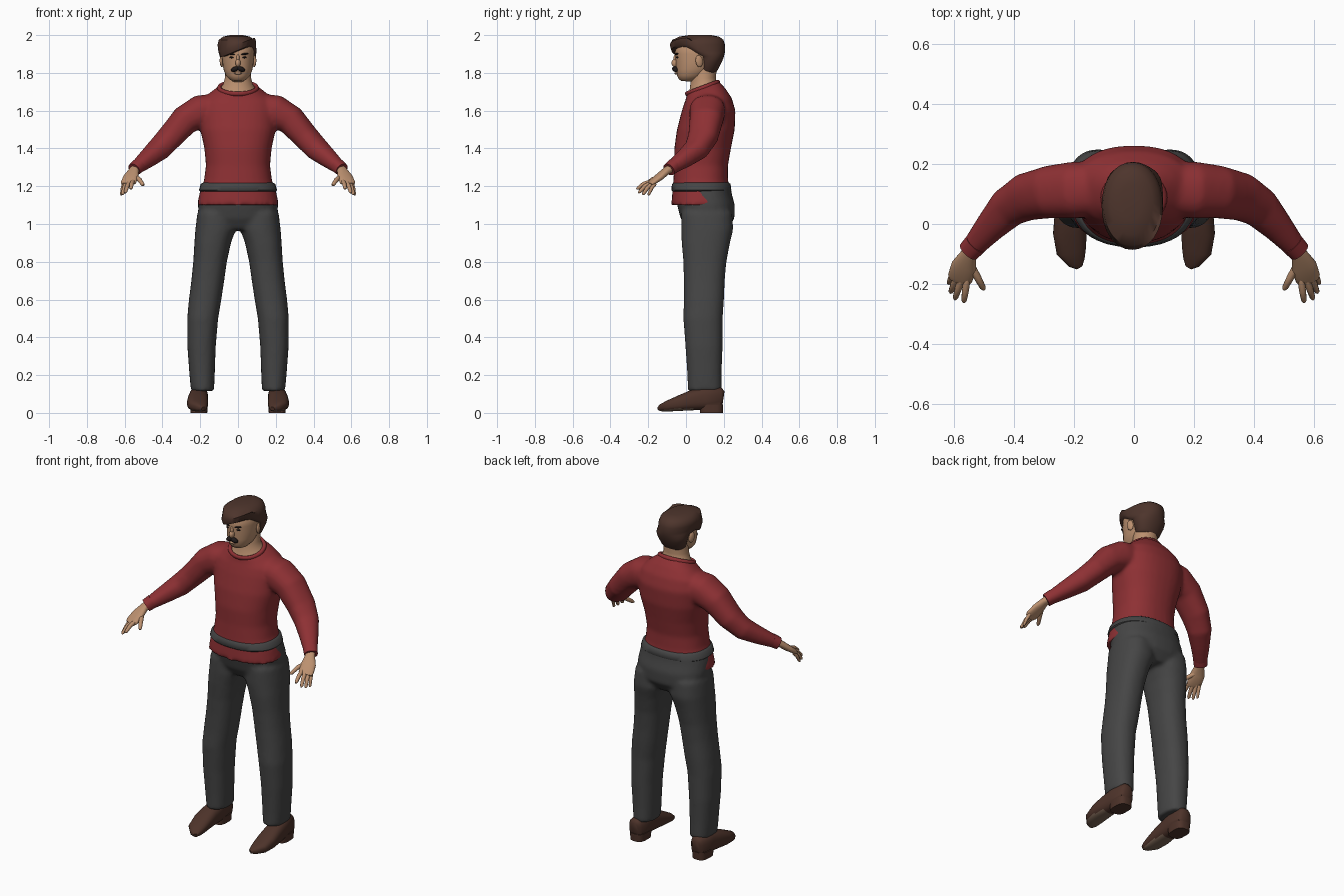
import bpy, bmesh, math
from mathutils import Vector, Euler

if "Cube" in bpy.data.objects:
    bpy.data.objects.remove(bpy.data.objects["Cube"])


def material(name, r, g, b):
    m = bpy.data.materials.new(name)
    m.use_nodes = True
    m.diffuse_color = (r, g, b, 1)
    bsdf = m.node_tree.nodes["Principled BSDF"]
    bsdf.inputs["Base Color"].default_value = (r, g, b, 1)
    bsdf.inputs["Roughness"].default_value = 0.8
    return m


RED = material("red knit", .27, .03, .034)
GREY = material("charcoal cloth", .06, .06, .06)
SKIN = material("skin", .5, .28, .16)
HAIR = material("brown hair", .075, .035, .025)
LEATHER = material("brown leather", .075, .033, .023)
SOLE = material("tan sole", .2, .13, .09)
DARK = material("dark hair", .014, .01, .01)


def loft(bm, rings, n=32, power=2.3):
    """Skin rings of (centre, axis u, axis v) and cap both ends."""
    loops = []
    for c, u, v in rings:
        loop = []
        for i in range(n):
            a = math.tau * i / n
            ca, sa = math.cos(a), math.sin(a)
            p = math.copysign(abs(ca) ** (2 / power), ca)
            q = math.copysign(abs(sa) ** (2 / power), sa)
            loop.append(bm.verts.new(c + u * p + v * q))
        loops.append(loop)
    for a, b in zip(loops, loops[1:]):
        for i in range(n):
            j = (i + 1) % n
            bm.faces.new((a[i], a[j], b[j], b[i]))
    bm.faces.new(loops[0])
    bm.faces.new(loops[-1])


def stack(bm, rows, **kw):
    """Level rings: z, cx, cy, rx, ry and optional fore-aft tilt."""
    rings = []
    for z, cx, cy, rx, ry, *tilt in rows:
        t = tilt[0] if tilt else 0
        rings.append((Vector((cx, cy, z)), Vector((rx, 0, 0)), Vector((0, ry, ry * t))))
    loft(bm, rings, **kw)


def limb(bm, rows, side=1, **kw):
    """Rings square to a path: x, y, z, half width, half height."""
    pts = [Vector((r[0] * side, r[1], r[2])) for r in rows]
    rings = []
    for i, r in enumerate(rows):
        t = (pts[min(i + 1, len(pts) - 1)] - pts[max(i - 1, 0)]).normalized()
        u = t.cross(Vector((0, 0, 1))).normalized()
        rings.append((pts[i], u * r[3], u.cross(t) * r[4]))
    loft(bm, rings, **kw)


def finish(bm, name, *mats, mirror=False, voxel=0):
    bmesh.ops.recalc_face_normals(bm, faces=bm.faces)
    me = bpy.data.meshes.new(name)
    bm.to_mesh(me)
    bm.free()
    for m in mats:
        me.materials.append(m)
    ob = bpy.data.objects.new(name, me)
    bpy.context.collection.objects.link(ob)
    bpy.ops.object.select_all(action='DESELECT')
    bpy.context.view_layer.objects.active = ob
    ob.select_set(True)
    bpy.ops.object.shade_smooth_by_angle(angle=math.radians(50))
    if voxel:
        mod = ob.modifiers.new("Blend", 'REMESH')
        mod.mode, mod.voxel_size, mod.use_smooth_shade = 'VOXEL', voxel, True
        mod = ob.modifiers.new("Soften", 'SMOOTH')
        mod.factor, mod.iterations = .5, 6
    if mirror:
        ob.modifiers.new("Mirror", 'MIRROR')
    return ob


def blob(name, mat, loc, size, rot=(0, 0, 0), mirror=False):
    bm = bmesh.new()
    bmesh.ops.create_uvsphere(bm, u_segments=16, v_segments=10, radius=1)
    e = Euler(rot).to_matrix()
    for v in bm.verts:
        v.co = e @ Vector(a * b for a, b in zip(v.co, size)) + Vector(loc)
    return finish(bm, name, mat, mirror=mirror)


# Sweater: torso and sleeves blended together
bm = bmesh.new()
stack(bm, [(1.1, 0, .08, .217, .158), (1.17, 0, .08, .202, .152), (1.23, 0, .078, .18, .145),
           (1.31, 0, .08, .17, .142), (1.4, 0, .088, .178, .15), (1.5, 0, .105, .2, .153),
           (1.6, 0, .12, .205, .142), (1.655, 0, .117, .19, .125, .1),
           (1.69, 0, .105, .15, .105, .25), (1.725, 0, .09, .1, .085, .35)])
for s in (1, -1):
    limb(bm, [(.12, .118, 1.605, .09, .085), (.2, .113, 1.595, .095, .088),
              (.28, .107, 1.55, .088, .078), (.36, .09, 1.46, .08, .066),
              (.42, .055, 1.395, .068, .06), (.48, -.01, 1.345, .052, .048),
              (.545, -.085, 1.292, .036, .033)], s)
finish(bm, "sweater", RED, voxel=.011)

# Ribbed cuffs and collar
bm = bmesh.new()
limb(bm, [(.525, -.063, 1.31, .04, .037), (.55, -.09, 1.288, .037, .034)])
finish(bm, "sweater_cuffs", RED, mirror=True)
bpy.ops.mesh.primitive_torus_add(major_radius=.09, minor_radius=.011, major_segments=36,
                                 minor_segments=8, location=(0, .088, 1.72), rotation=(.36, 0, 0))
collar = bpy.context.object
collar.name = "sweater_collar"
collar.scale = (1.1, .98, 1.2)
collar.data.materials.append(RED)
bpy.ops.object.shade_smooth()

# Trousers: hips and both legs blended together
bm = bmesh.new()
stack(bm, [(.97, 0, .112, .16, .105), (1.03, 0, .114, .205, .143), (1.1, 0, .106, .213, .153),
           (1.16, 0, .092, .205, .15), (1.21, 0, .088, .192, .148)])
for s in (1, -1):
    stack(bm, [(z, x * s, y, rx, ry) for z, x, y, rx, ry in (
        (1.06, .115, .11, .1, .135), (.97, .119, .112, .107, .138), (.9, .134, .105, .097, .128),
        (.8, .148, .1, .089, .114), (.7, .16, .097, .087, .108), (.6, .174, .095, .086, .106),
        (.5, .187, .09, .082, .104), (.35, .193, .095, .075, .098),
        (.2, .19, .098, .067, .091), (.115, .188, .1, .061, .09))])
finish(bm, "trousers", GREY, voxel=.012)

# Waistband lying over the sweater
bm = bmesh.new()
stack(bm, [(1.172, 0, .081, .199, .152), (1.18, 0, .081, .207, .159),
           (1.212, 0, .081, .197, .155), (1.22, 0, .081, .183, .145)])
finish(bm, "waistband", GREY)

# Shoes, with the underside of the forefoot in the sole colour
bm = bmesh.new()
limb(bm, [(.205, .198, .075, .025, .04), (.205, .185, .077, .042, .058),
          (.208, .1, .077, .05, .06), (.212, .03, .066, .053, .053),
          (.214, -.03, .052, .056, .042), (.209, -.09, .037, .05, .03),
          (.192, -.128, .027, .03, .02), (.182, -.144, .022, .012, .01)], power=2.6)
bm.normal_update()
bmesh.ops.recalc_face_normals(bm, faces=bm.faces)
for f in bm.faces:
    if f.normal.z < -.75 and f.calc_center_median().y < .05:
        f.material_index = 1
finish(bm, "shoes", LEATHER, SOLE, mirror=True)
bm = bmesh.new()
stack(bm, [(0, .207, .135, .044, .06), (.045, .207, .135, .047, .062)], power=3)
finish(bm, "shoe_heels", LEATHER, mirror=True)

# Hands: palm, then four fingers and a thumb
bm = bmesh.new()
limb(bm, [(.54, -.08, 1.295, .026, .023), (.553, -.105, 1.28, .028, .02),
          (.567, -.14, 1.25, .042, .019), (.58, -.18, 1.22, .042, .015),
          (.585, -.193, 1.21, .034, .01)])
for base, tip, r in (((.557, -.185, 1.225), (.568, -.262, 1.185), .0115),
                     ((.575, -.182, 1.22), (.598, -.252, 1.165), .0115),
                     ((.592, -.175, 1.216), (.612, -.23, 1.155), .011),
                     ((.604, -.163, 1.214), (.619, -.2, 1.152), .0095),
                     ((.545, -.135, 1.25), (.5, -.22, 1.205), .0125)):
    a, b = Vector(base), Vector(tip)
    path = [(*a, r, r), (*(a.lerp(b, .5) + Vector((0, 0, .008))), r, r),
            (*a.lerp(b, .9), r * .8, r * .8), (*b, r * .35, r * .35)]
    limb(bm, path, n=10, power=2)
finish(bm, "hands", SKIN, mirror=True)

# Neck and head
bm = bmesh.new()
stack(bm, [(1.715, 0, .088, .095, .08, .35), (1.735, 0, .09, .08, .07, .3),
           (1.77, 0, .092, .07, .066, .1), (1.85, 0, .1, .068, .066)], power=2)
finish(bm, "neck", SKIN)
bm = bmesh.new()
stack(bm, [(1.755, 0, .005, .026, .03, -.1), (1.765, 0, .015, .045, .052),
           (1.785, 0, .03, .064, .077), (1.82, 0, .045, .077, .098), (1.86, 0, .06, .083, .114),
           (1.9, 0, .065, .086, .124), (1.94, 0, .065, .085, .12), (1.97, 0, .065, .06, .09)], power=2.1)
finish(bm, "head", SKIN)

# Hair: full at the back, with the fringe swept down on one side
bm = bmesh.new()
stack(bm, [(1.795, 0, .112, .055, .04), (1.815, 0, .115, .072, .053), (1.86, 0, .125, .088, .066),
           (1.888, 0, .125, .094, .076), (1.905, 0, .095, .097, .11), (1.92, -.003, .065, .1, .142),
           (1.95, -.006, .06, .102, .146), (1.975, -.008, .063, .094, .135),
           (1.992, -.008, .07, .07, .105), (2.0, -.008, .075, .035, .06)], power=2.1)
for v in bm.verts:
    if v.co.z < 1.96 and v.co.y < .06:
        v.co.z += .42 * v.co.x * min(1, (.06 - v.co.y) / .06)
finish(bm, "hair", HAIR)

# Face details
blob("nose", SKIN, (0, -.056, 1.852), (.014, .021, .022), (-.35, 0, 0))
blob("nose_bridge", SKIN, (0, -.054, 1.875), (.009, .013, .024))
blob("ears", SKIN, (.086, .07, 1.862), (.01, .02, .032), (.15, 0, .3), True)
blob("eyes", DARK, (.033, -.046, 1.882), (.013, .006, .005), (0, 0, .25), True)
blob("eyebrows", DARK, (.035, -.05, 1.9), (.021, .007, .005), (0, -.12, .3), True)
blob("moustache", DARK, (.016, -.057, 1.82), (.023, .016, .013), (0, .4, .25), True)
blob("lower_lip", SKIN, (0, -.05, 1.798), (.02, .011, .007))
